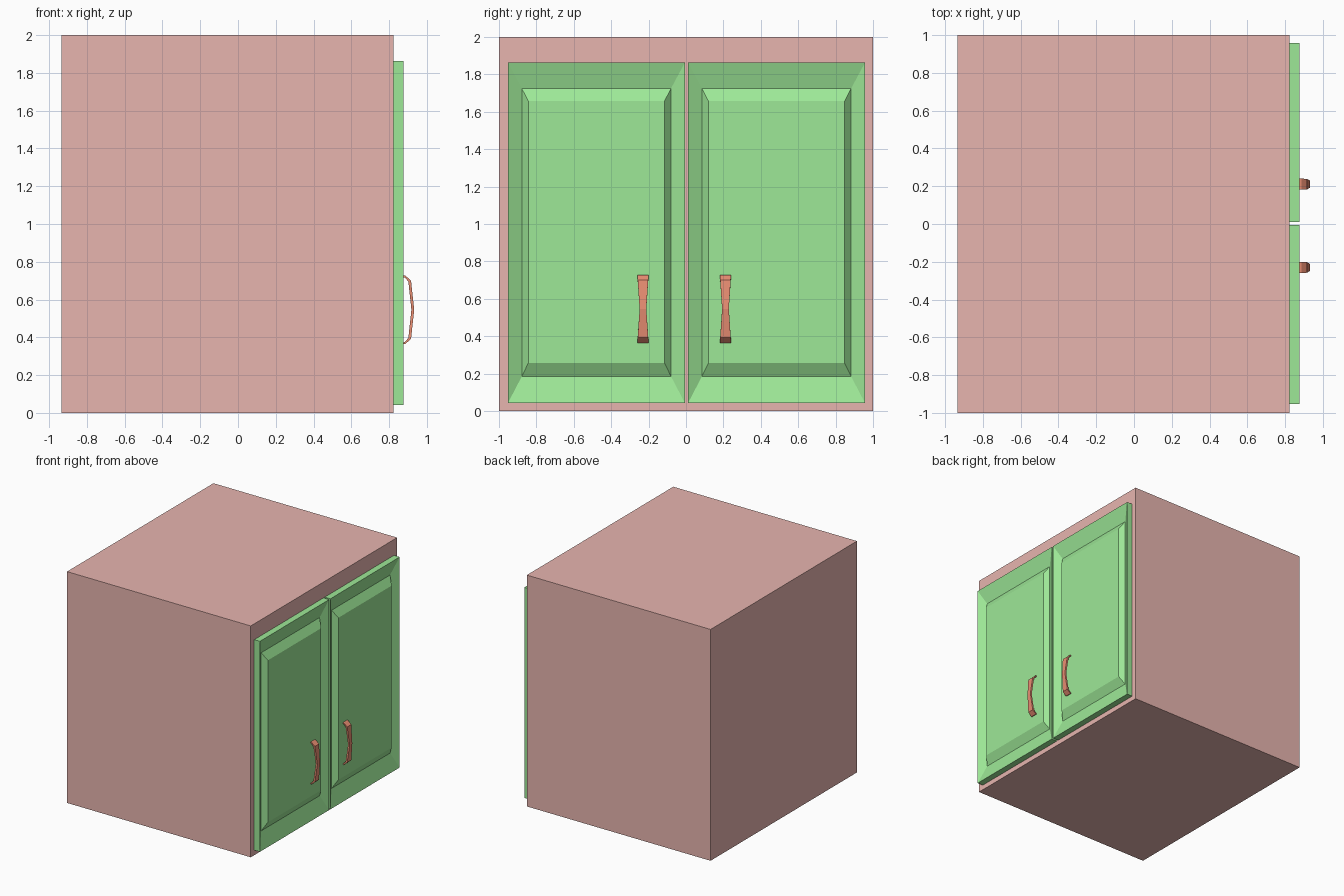
import bpy, bmesh

if "Cube" in bpy.data.objects:
    bpy.data.objects.remove(bpy.data.objects["Cube"])


def make_object(name, bm, color):
    bmesh.ops.recalc_face_normals(bm, faces=bm.faces)
    mesh = bpy.data.meshes.new(name)
    bm.to_mesh(mesh)
    bm.free()
    mat = bpy.data.materials.get(color[0]) or bpy.data.materials.new(color[0])
    mat.diffuse_color = color[1]
    mat.use_nodes = True
    mat.node_tree.nodes["Principled BSDF"].inputs["Base Color"].default_value = mat.diffuse_color
    mesh.materials.append(mat)
    obj = bpy.data.objects.new(name, mesh)
    bpy.context.collection.objects.link(obj)
    return obj


def loft(rings):
    """Join equal-length rings of points with quads and cap both ends."""
    bm = bmesh.new()
    loops = [[bm.verts.new(p) for p in ring] for ring in rings]
    for a, b in zip(loops, loops[1:]):
        n = len(a)
        for i in range(n):
            bm.faces.new((a[i], a[(i + 1) % n], b[(i + 1) % n], b[i]))
    bm.faces.new(loops[0])
    bm.faces.new(loops[-1])
    return bm


def rect(x, yc, zc, hy, hz):
    """Rectangle facing +x."""
    return [(x, yc + sy * hy, zc + sz * hz)
            for sy, sz in ((-1, -1), (1, -1), (1, 1), (-1, 1))]


BODY = ("body_paint", (0.8, 0.46, 0.43, 1))
DOOR = ("door_paint", (0.34, 0.81, 0.31, 1))
METAL = ("handle_paint", (0.82, 0.27, 0.17, 1))

# Cabinet body
make_object("cabinet_body",
            loft([rect(-0.935, 0, 1, 1, 1), rect(0.822, 0, 1, 1, 1)]), BODY)

# Doors: frame sloping in to a groove, then a raised panel
# Each ring: x, half width, half height, z centre
PROFILE = [(0.822, 0.473, 0.91, 0.953), (0.876, 0.473, 0.91, 0.953),
           (0.836, 0.399, 0.77, 0.955), (0.876, 0.364, 0.70, 0.957)]
# Handle side profile: x outer, z outer, x inner, z inner, half width
HALF = [(0.872, 0.183, 0.872, 0.173, 0.029), (0.886, 0.181, 0.884, 0.171, 0.029),
        (0.916, 0.154, 0.902, 0.148, 0.028), (0.933, 0.0, 0.918, 0.0, 0.018)]
BAR = [(a, s, c, d, w) for a, s, c, d, w in HALF] + \
      [(a, -s, c, -d, w) for a, s, c, d, w in HALF[-2::-1]]

for side, yc, hy in (("left", -0.479, -0.230), ("right", 0.484, 0.211)):
    make_object(f"{side}_door",
                loft([rect(x, yc, zc, w, h) for x, w, h, zc in PROFILE]), DOOR)
    # Bowed handle, narrow in the middle
    rings = [[(xo, hy - w, 0.546 + zo), (xo, hy + w, 0.546 + zo),
              (xi, hy + w, 0.546 + zi), (xi, hy - w, 0.546 + zi)]
             for xo, zo, xi, zi, w in BAR]
    make_object(f"{side}_handle", loft(rings), METAL)
